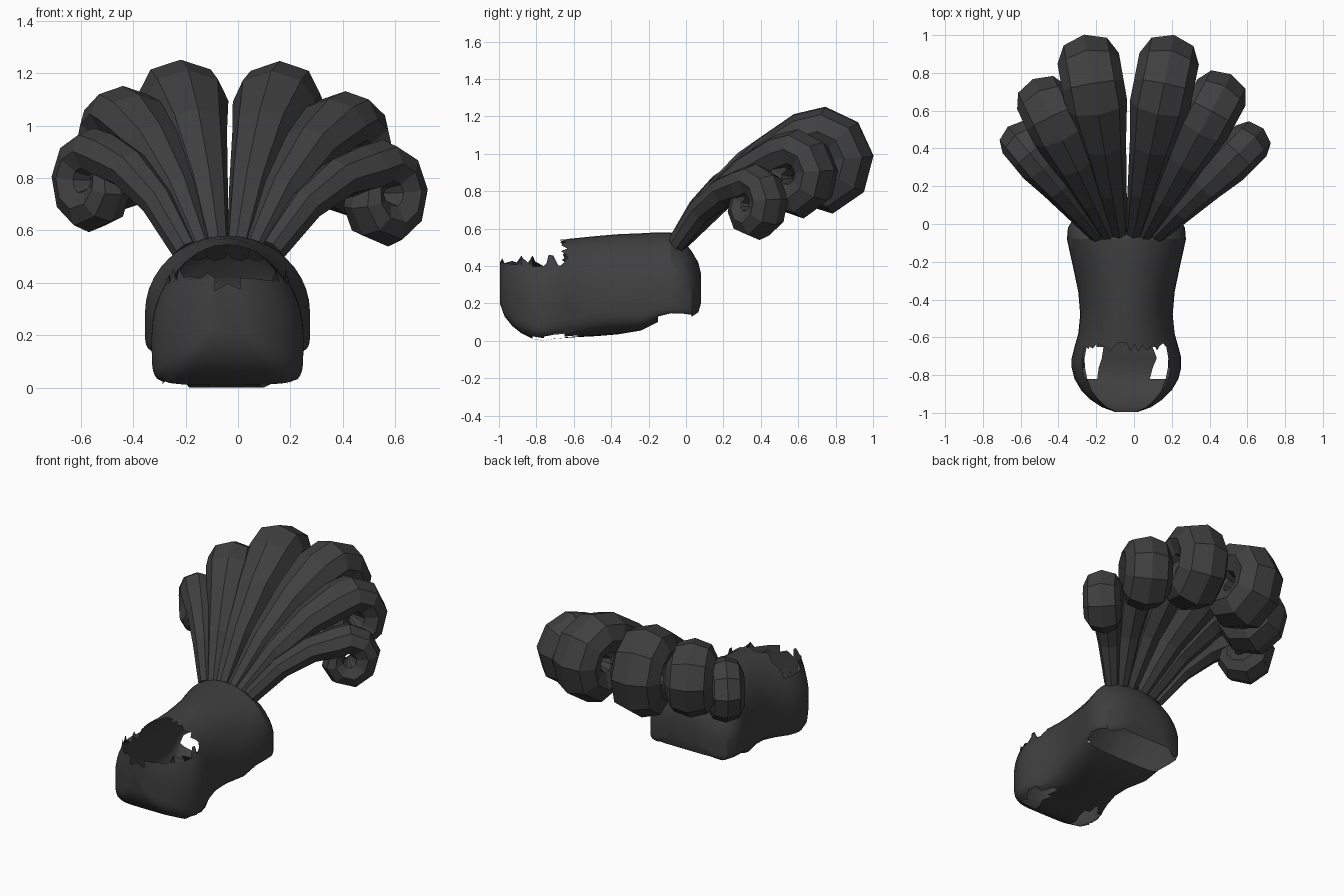
import bpy
import bmesh
import math
import random
from mathutils import Vector

random.seed(4)
if "Cube" in bpy.data.objects:
    bpy.data.objects.remove(bpy.data.objects["Cube"], do_unlink=True)

charcoal = bpy.data.materials.new("charcoal")
charcoal.use_nodes = True
charcoal.diffuse_color = (0.05, 0.05, 0.05, 1)
charcoal.node_tree.nodes["Principled BSDF"].inputs["Base Color"].default_value = (0.05, 0.05, 0.05, 1)


def loft(bm, rings):
    """Skin a list of equal point rings and cap both ends."""
    loops = [[bm.verts.new(p) for p in ring] for ring in rings]
    count = len(loops[0])
    for a, b in zip(loops, loops[1:]):
        for j in range(count):
            k = (j + 1) % count
            bm.faces.new((a[j], a[k], b[k], b[j]))
    bm.faces.new(loops[0])
    bm.faces.new(loops[-1])
    bmesh.ops.recalc_face_normals(bm, faces=bm.faces)


def finish(bm, name, smooth=False):
    mesh = bpy.data.meshes.new(name)
    bm.to_mesh(mesh)
    bm.free()
    mesh.materials.append(charcoal)
    obj = bpy.data.objects.new(name, mesh)
    bpy.context.collection.objects.link(obj)
    if smooth:
        bpy.ops.object.select_all(action="DESELECT")
        obj.select_set(True)
        bpy.context.view_layer.objects.active = obj
        bpy.ops.object.shade_smooth_by_angle(angle=math.radians(30))


# Hollow body: arched cross-sections given as y, half width, bottom, top
CENTRE = -0.04
RIM_Y, RIM_Z = -0.65, 0.42
SECTIONS = [
    (-0.995, .06, .2, .5), (-.97, .13, .13, .52), (-.93, .19, .08, .53),
    (-.88, .24, .04, .54), (-.82, .275, .01, .54), (-.76, .29, 0, .545),
    (-.71, .29, .01, .545), (RIM_Y, .275, .015, .545), (-.58, .255, .02, .55),
    (-.48, .245, .025, .56), (-.36, .255, .035, .57), (-.24, .28, .055, .575),
    (-.15, .3, .1, .58), (-.08, .315, .13, .58), (-.02, .31, .13, .54),
    (.03, .28, .125, .48), (.065, .21, .15, .42), (.08, .13, .2, .36),
]


def arch(y, width, bottom, top, count=40):
    middle = bottom + 0.35 * (top - bottom)
    # the lower corners are rounder along the waist, square at the back
    corner = 0.36 + 0.3 * math.exp(-((y + 0.42) / 0.14) ** 2)
    if y > -0.1:
        corner = 0.22
    ring = []
    for j in range(count):
        a = math.tau * j / count
        c, s = math.cos(a), math.sin(a)
        if s >= -1e-6:
            x, z = width * c, middle + (top - middle) * s
        else:
            x = width * math.copysign(abs(c) ** corner, c)
            z = middle - (middle - bottom) * abs(s) ** corner
        ring.append((CENTRE + x, y, z))
    return ring


bm = bmesh.new()
loft(bm, [arch(*section) for section in SECTIONS])
bmesh.ops.bisect_plane(bm, geom=bm.verts[:] + bm.edges[:] + bm.faces[:],
                       plane_co=(0, 0, RIM_Z), plane_no=(0, 0, 1))


def is_open(face):
    c = face.calc_center_median()
    mouth = c.y < RIM_Y and c.z > RIM_Z
    rear = c.y > -0.18 and c.z < 0.2 and face.normal.z < -0.75
    dx = (abs(c.x - CENTRE) - 0.175) / 0.08
    dy = (c.y + 0.72) / 0.11
    floor_hole = c.z < 0.1 and dx * dx + dy * dy < 1
    return mouth or rear or floor_hole


bmesh.ops.delete(bm, geom=[f for f in bm.faces if is_open(f)], context="FACES")

# Torn edges round the mouth and the two floor holes
rim = [e for e in bm.edges if e.is_boundary
       and all(v.co.y < RIM_Y + 0.01 and v.co.z > RIM_Z - 0.01 for v in e.verts)]
bmesh.ops.subdivide_edges(bm, edges=rim, cuts=1)
for v in bm.verts:
    if not v.is_boundary:
        continue
    if v.co.y < RIM_Y - 0.01 and abs(v.co.z - RIM_Z) < 0.002:
        v.co.z += random.uniform(-0.07, 0.04)
    elif abs(v.co.y - RIM_Y) < 0.002 and v.co.z > RIM_Z:
        v.co.y += random.uniform(-0.03, 0.03)
    elif v.co.y < -0.5 and v.co.z < 0.1:
        v.co.x += random.uniform(-0.02, 0.02)
finish(bm, "body", smooth=True)


# Curled plumes: a widening stem that rolls down into a spiral
def plume(name, root_x, centre, radius, half_width):
    root = Vector((root_x, -0.05, 0.52))
    centre = Vector(centre)
    out = Vector((centre.x - root.x, centre.y - root.y, 0))
    reach = out.length
    out.normalize()
    up = Vector((0, 0, 1))
    side = out.cross(up)
    hub = root + out * reach + up * (centre.z - root.z)

    def on_spiral(degrees, factor):
        a = math.radians(degrees)
        return hub + (out * math.cos(a) + up * math.sin(a)) * radius * factor

    start = on_spiral(125, 0.56)
    path = []    # point, thickness, half width
    for t in (0, 0.35, 0.7):
        point = root.lerp(start, t) + up * 0.07 * math.sin(math.pi * t)
        path.append((point, 0.055 + (0.45 * radius - 0.055) * t,
                     0.045 + (0.95 * half_width - 0.045) * t))
    for i in range(10):
        late = max(0, i - 5) / 4
        path.append((on_spiral(125 - 40 * i, 0.56 - 0.26 * late),
                     radius * (0.45 - 0.2 * late),
                     half_width * (1 - 0.4 * late)))

    rings = []
    for i, (point, thick, wide) in enumerate(path):
        before = path[max(i - 1, 0)][0]
        after = path[min(i + 1, len(path) - 1)][0]
        normal = side.cross((after - before).normalized())
        rings.append([point + normal * thick * math.cos(a) + side * wide * math.sin(a)
                      for a in (math.tau * j / 8 for j in range(8))])
    bm = bmesh.new()
    loft(bm, rings)
    finish(bm, name)


plume("right_inner_plume", -0.08, (-0.215, 0.72, 0.965), 0.285, 0.165)
plume("left_inner_plume", 0.0, (0.155, 0.72, 0.96), 0.285, 0.16)
plume("right_middle_plume", -0.14, (-0.43, 0.55, 0.91), 0.24, 0.145)
plume("left_middle_plume", 0.06, (0.4, 0.58, 0.89), 0.24, 0.145)
plume("right_outer_plume", -0.2, (-0.54, 0.36, 0.79), 0.2, 0.11)
plume("left_outer_plume", 0.13, (0.54, 0.36, 0.74), 0.205, 0.115)
